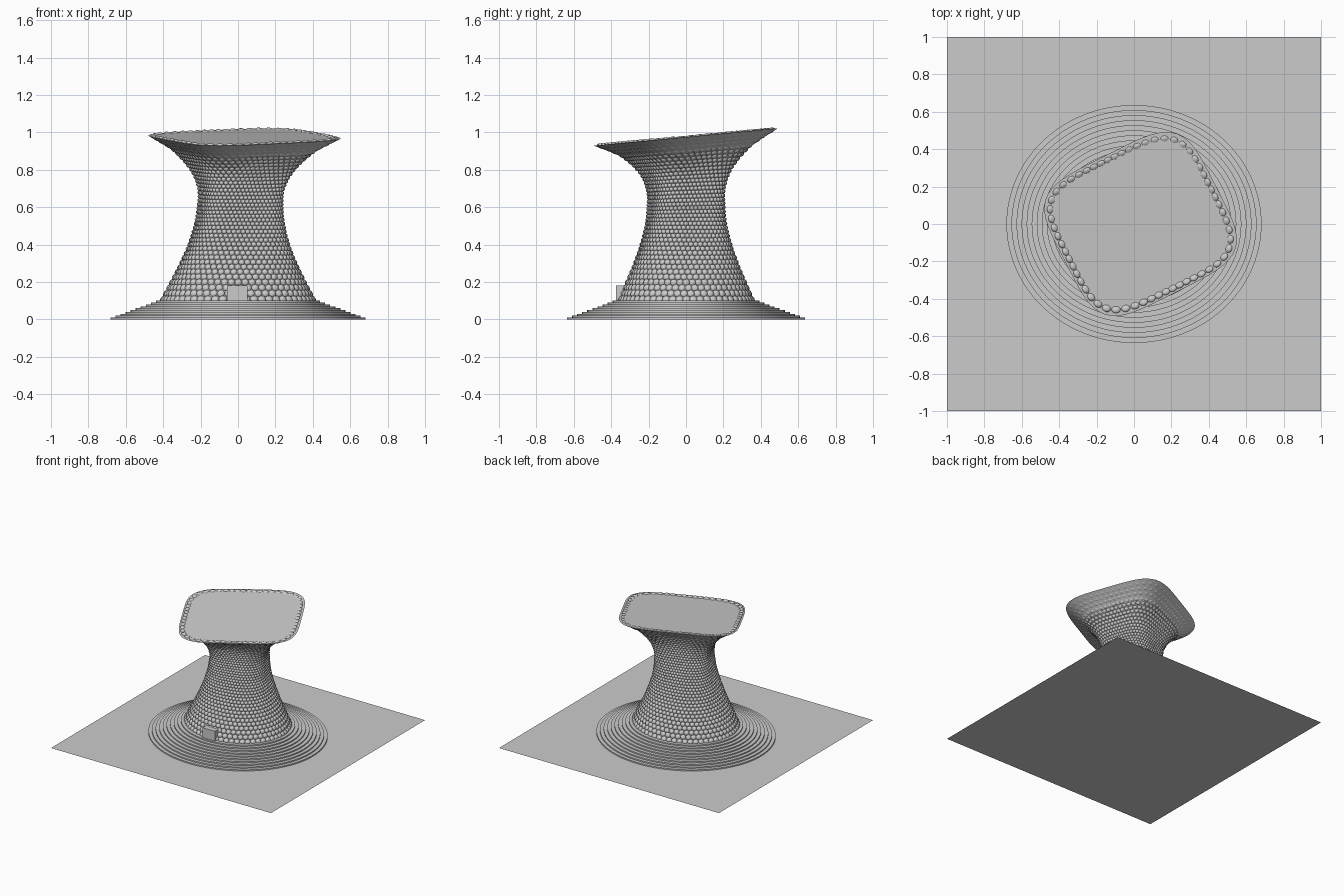
import bpy, bmesh, math
from mathutils import Vector

if "Cube" in bpy.data.objects:
    bpy.data.objects.remove(bpy.data.objects["Cube"])

stone = bpy.data.materials.new("light_grey")
stone.diffuse_color = (0.6, 0.6, 0.6, 1)
stone.use_nodes = True
stone.node_tree.nodes["Principled BSDF"].inputs["Base Color"].default_value = stone.diffuse_color

# Tower profile: height, half width in x, half width in y
PROFILE = [(0.1, .42, .37), (0.2, .367, .325), (0.3, .317, .283),
           (0.4, .275, .248), (0.5, .246, .222), (0.6, .232, .211),
           (0.7, .235, .214), (0.8, .285, .257), (0.9, .385, .355),
           (0.975, .515, .492)]
Z0, Z1 = PROFILE[0][0], PROFILE[-1][0]
AROUND = 60


def finish(name, verts, faces, smooth=False):
    me = bpy.data.meshes.new(name)
    me.from_pydata(verts, [], faces)
    me.materials.append(stone)
    if smooth:
        me.polygons.foreach_set("use_smooth", [True] * len(me.polygons))
    me.update()
    ob = bpy.data.objects.new(name, me)
    bpy.context.collection.objects.link(ob)
    return ob


def half_widths(z):
    """Smooth (Catmull-Rom) interpolation of the profile."""
    i = 0
    while i < len(PROFILE) - 2 and z > PROFILE[i + 1][0]:
        i += 1
    z1, z2 = PROFILE[i][0], PROFILE[i + 1][0]
    f = (z - z1) / (z2 - z1)
    out = []
    for k in (1, 2):
        p1, p2 = PROFILE[i][k], PROFILE[i + 1][k]
        p0 = PROFILE[i - 1][k] if i > 0 else 2 * p1 - p2
        p3 = PROFILE[i + 2][k] if i + 2 < len(PROFILE) else 2 * p2 - p1
        out.append(p1 + .5 * f * (p2 - p0 + f * (2 * p0 - 5 * p1 + 4 * p2 - p3
                   + f * (3 * (p1 - p2) + p3 - p0))))
    return out


def surface(z, ang):
    """Loft from an ellipse to a twisted, tilted rounded square."""
    u = (z - Z0) / (Z1 - Z0)
    w = max(0, (z - 0.5) / (Z1 - 0.5))
    p = 2 + 2.4 * u ** 1.5
    q = p / (p - 1)
    rot = math.radians(27) * u
    a, b = 1 + .09 * u, 1
    c, s = math.cos(rot), math.sin(rot)
    # support widths of the rotated outline, used to fit the profile
    sx = ((a * abs(c)) ** q + (b * abs(s)) ** q) ** (1 / q)
    sy = ((a * abs(s)) ** q + (b * abs(c)) ** q) ** (1 / q)
    r = (abs(math.cos(ang) / a) ** p + abs(math.sin(ang) / b) ** p) ** (-1 / p)
    hx, hy = half_widths(z)
    x = r * math.cos(ang + rot) / sx * hx + .035 * u * abs(u)
    y = r * math.sin(ang + rot) / sy * hy
    return Vector((x, y, z + .095 * y * w))


def slab(name, outline, z0, z1):
    n = len(outline)
    verts = [(x, y, z) for z in (z0, z1) for x, y in outline]
    faces = [(i, (i + 1) % n, n + (i + 1) % n, n + i) for i in range(n)]
    faces += [tuple(range(n - 1, -1, -1)), tuple(range(n, 2 * n))]
    return finish(name, verts, faces)


# Ground sheet
finish("ground_sheet", [(-1, -1, 0), (1, -1, 0), (1, 1, 0), (-1, 1, 0)], [(0, 1, 2, 3)])

# Ten shallow steps
for k in range(10):
    rx, ry = .682 - .027 * k, .636 - .027 * k
    ring = [(rx * math.cos(math.tau * i / 96), ry * math.sin(math.tau * i / 96))
            for i in range(96)]
    slab(f"step_{k + 1}", ring, .01 * k, .01 * (k + 1))

# Inner shell, slightly behind the beads
M, ROWS = 96, 32
verts, faces = [], []
for j in range(ROWS + 1):
    z = Z0 + (Z1 - Z0) * j / ROWS
    for i in range(M):
        v = surface(z, math.tau * i / M)
        k = 1 - .012 / v.xy.length * (1 - (j / ROWS) ** 8)
        verts.append((v.x * k, v.y * k, v.z))
for j in range(ROWS):
    for i in range(M):
        n = (i + 1) % M
        faces.append((j * M + i, j * M + n, (j + 1) * M + n, (j + 1) * M + i))
finish("tower_shell", verts, faces, True)

# Slanted roof
finish("roof", [surface(Z1, math.tau * i / M) for i in range(M)], [tuple(range(M))])

# Bead template
bm = bmesh.new()
bmesh.ops.create_icosphere(bm, subdivisions=2, radius=1)
ball_v = [v.co.copy() for v in bm.verts]
ball_f = [[v.index for v in f.verts] for f in bm.faces]
bm.free()

# Staggered rows of beads over the whole tower skin
verts, faces = [], []
z, row, e = Z0 + .012, 0, .002
while z < Z1 - .008:
    hx, hy = half_widths(z)
    width = math.tau * (hx + hy) / 2 * 1.03 / AROUND
    slope = (half_widths(z + e)[0] - half_widths(z - e)[0]) / (2 * e)
    step = .85 * width
    for i in range(AROUND):
        ang = math.tau * (i + .5 * (row % 2)) / AROUND
        pos = surface(z, ang)
        side = (surface(z, ang + .01) - surface(z, ang - .01)).normalized()
        up = surface(z + e, ang) - surface(z - e, ang)
        nor = side.cross(up).normalized()
        up = nor.cross(side)
        pos -= nor * .012
        base = len(verts)
        ru, rv, rn = width * .52, step * .6, .013
        verts += [pos + side * (c.x * ru) + up * (c.y * rv) + nor * (c.z * rn)
                  for c in ball_v]
        faces += [[base + k for k in f] for f in ball_f]
    z += step / math.sqrt(1 + slope * slope)
    row += 1
finish("bead_skin", verts, faces, True)

# Entrance block
slab("entrance", [(-.06, -.375), (.052, -.375), (.052, -.27), (-.06, -.27)], .1, .18)
